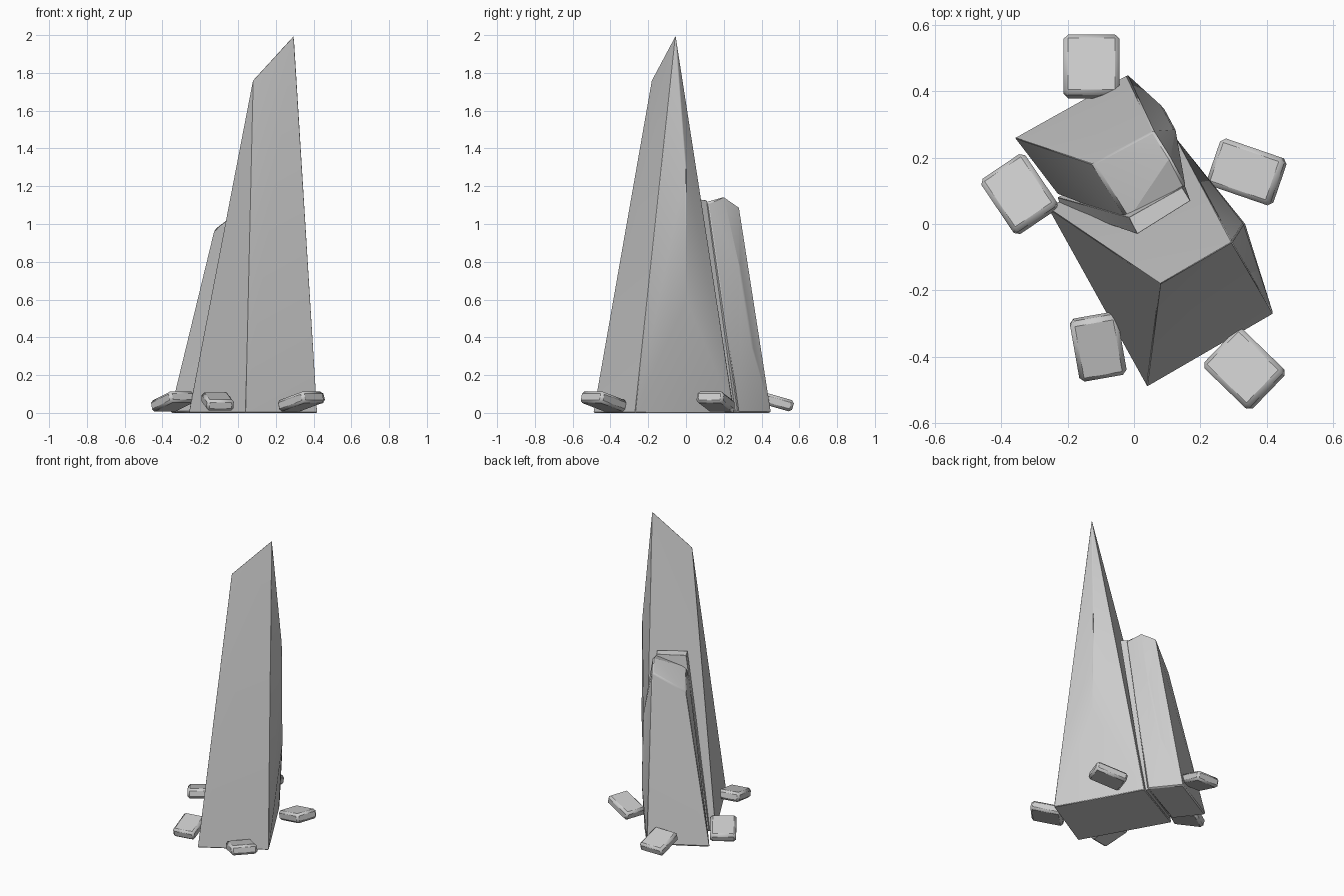
import bpy, bmesh
from math import radians
from mathutils import Matrix

if "Cube" in bpy.data.objects:
    bpy.data.objects.remove(bpy.data.objects["Cube"])


def finish(name, bm, bevel):
    """Turn a bmesh into a softly bevelled object."""
    bmesh.ops.recalc_face_normals(bm, faces=bm.faces)
    me = bpy.data.meshes.new(name)
    bm.to_mesh(me)
    bm.free()
    ob = bpy.data.objects.new(name, me)
    bpy.context.collection.objects.link(ob)
    mod = ob.modifiers.new("bevel", "BEVEL")
    mod.width = bevel
    mod.segments = 1
    mod.limit_method = 'ANGLE'
    mod.angle_limit = radians(35)
    bpy.ops.object.select_all(action='DESELECT')
    ob.select_set(True)
    bpy.context.view_layer.objects.active = ob
    bpy.ops.object.shade_smooth_by_angle(angle=radians(30))
    return ob


def shard(name, points, bevel=0.006):
    """Convex faceted rock from its corner points."""
    bm = bmesh.new()
    for p in points:
        bm.verts.new(p)
    bmesh.ops.convex_hull(bm, input=bm.verts)
    bmesh.ops.dissolve_limit(bm, angle_limit=radians(1.5), verts=bm.verts, edges=bm.edges)
    return finish(name, bm, bevel)


def chunk(name, x, y, length, width, yaw, tilt):
    """Loose stone lying at the foot, tilted along its length."""
    bm = bmesh.new()
    rot = Matrix.Rotation(radians(yaw), 4, 'Z') @ Matrix.Rotation(radians(-tilt), 4, 'Y')
    m = Matrix.Translation((x, y, 0.06)) @ rot @ Matrix.Diagonal((length, width, 0.062, 1))
    bmesh.ops.create_cube(bm, size=1, matrix=m)
    return finish(name, bm, 0.014)


# Tall spire: rectangular foot, slanted knife-edge top, bulged right side
shard("tall_spire", [
    (0.04, -0.49, 0), (0.42, -0.27, 0), (0.13, 0.255, 0), (-0.26, 0.05, 0),
    (0.08, -0.18, 1.765), (0.295, -0.055, 2.0),
    (0.335, 0.0, 0.6), (0.33, 0.0, 1.3)], 0.004)

# Short spire leaning against its back
shard("short_spire", [
    (-0.36, 0.26, 0), (-0.02, 0.45, 0), (0.12, 0.275, 0), (-0.23, 0.09, 0),
    (-0.125, 0.18, 0.97), (0.06, 0.28, 1.09), (0.11, 0.20, 1.145),
    (0.155, 0.115, 1.12), (-0.02, 0.01, 1.04),
    (0.09, 0.35, 0.37), (0.125, 0.285, 0.77)], 0.008)

# Thin slab wedged between the spires
shard("wedge_slab", [
    (0.01, -0.03, 1.13), (0.17, 0.07, 1.13), (0.145, 0.11, 1.125), (-0.015, 0.02, 1.125),
    (-0.22, 0.05, 0.01), (0.11, 0.235, 0.01), (0.10, 0.26, 0.01), (-0.23, 0.08, 0.01)], 0.001)

# Stones scattered around the foot
for i, c in enumerate([
        (-0.128, 0.475, 0.19, 0.17, 90, -16),
        (-0.345, 0.09, 0.20, 0.16, 124, -16),
        (0.34, 0.157, 0.21, 0.15, -19, 14),
        (-0.108, -0.37, 0.19, 0.145, -80, -13),
        (0.333, -0.437, 0.20, 0.165, -44, 15)]):
    chunk(f"foot_stone_{i + 1}", *c)
